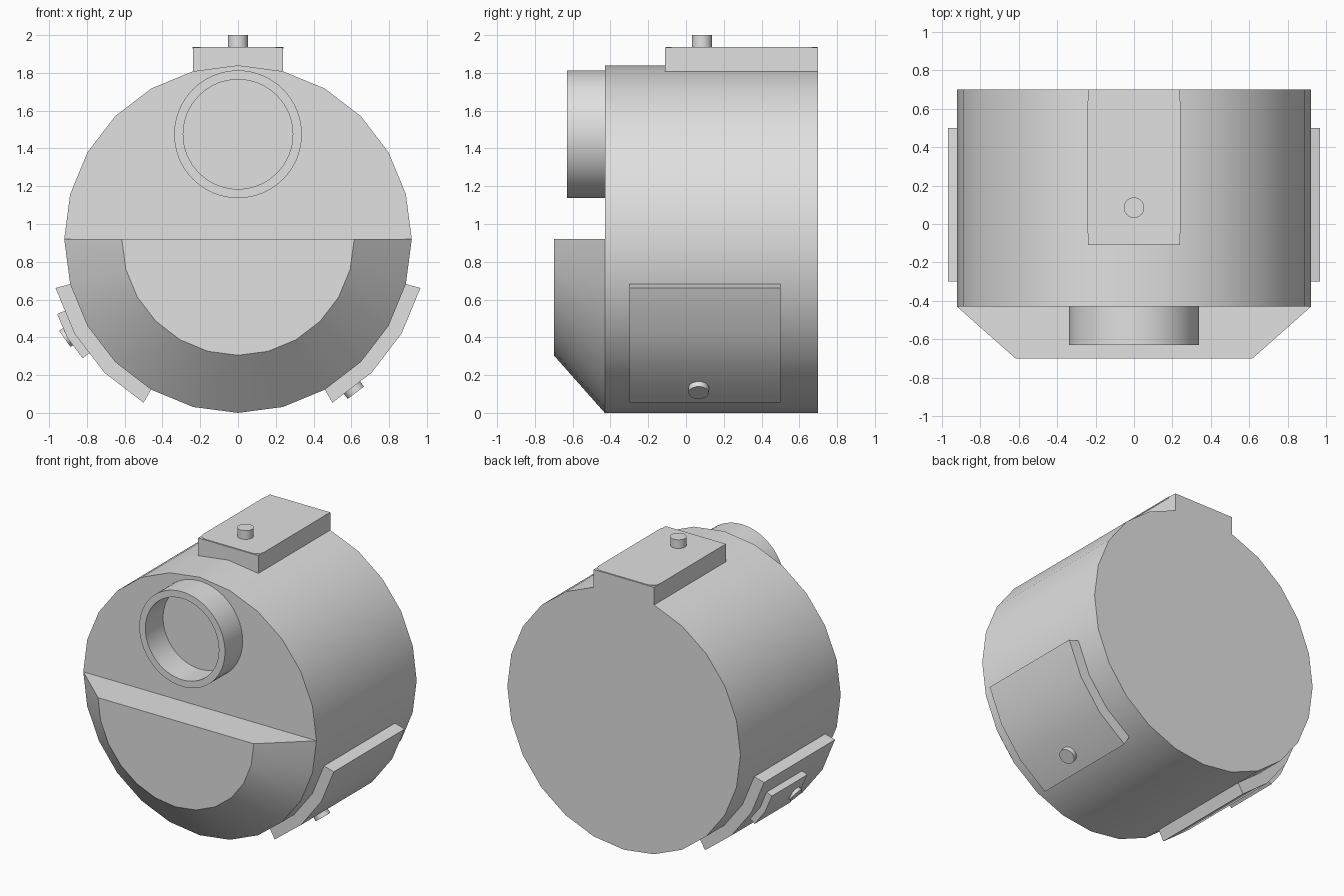
import bpy, bmesh, math
from mathutils import Vector

if "Cube" in bpy.data.objects:
    bpy.data.objects.remove(bpy.data.objects["Cube"])

R, CZ = 0.92, 0.92            # body radius and axis height
BACK, FRONT = 0.70, -0.43

grey = bpy.data.materials.new("light grey")
grey.diffuse_color = (0.75, 0.75, 0.75, 1)
grey.use_nodes = True
grey.node_tree.nodes["Principled BSDF"].inputs["Base Color"].default_value = grey.diffuse_color


def polar(r, deg):
    a = math.radians(deg)
    return (r * math.cos(a), CZ + r * math.sin(a))


def finish(name, bm, smooth=True):
    bmesh.ops.recalc_face_normals(bm, faces=bm.faces)
    me = bpy.data.meshes.new(name)
    bm.to_mesh(me)
    bm.free()
    me.materials.append(grey)
    ob = bpy.data.objects.new(name, me)
    bpy.context.collection.objects.link(ob)
    if smooth:
        bpy.ops.object.select_all(action='DESELECT')
        ob.select_set(True)
        bpy.context.view_layer.objects.active = ob
        bpy.ops.object.shade_smooth_by_angle(angle=math.radians(31))
    return ob


def loft(name, rings, caps=(True, True), smooth=True, closed=False):
    """Skin a list of point rings, with optional end caps."""
    bm = bmesh.new()
    vs = [[bm.verts.new(p) for p in ring] for ring in rings]
    pairs = list(zip(vs, vs[1:]))
    if closed:
        pairs.append((vs[-1], vs[0]))
    for a, b in pairs:
        for i in range(len(a)):
            j = (i + 1) % len(a)
            bm.faces.new((a[i], a[j], b[j], b[i]))
    if caps[0]:
        bm.faces.new(vs[0])
    if caps[1]:
        bm.faces.new(vs[-1])
    return finish(name, bm, smooth)


def prism(name, pts, y0, y1, smooth=True):
    return loft(name, [[(x, y, z) for x, z in pts] for y in (y0, y1)], smooth=smooth)


def knob(name, tip, axis, r, depth, n=32):
    """Short round button ending at tip."""
    axis = Vector(axis).normalized()
    u = Vector((0, 1, 0))
    w = axis.cross(u)
    def ring(c):
        return [c + r * (u * math.cos(t) + w * math.sin(t))
                for t in (2 * math.pi * i / n for i in range(n))]
    tip = Vector(tip)
    return loft(name, [ring(tip - axis * depth), ring(tip)])


# main drum, 24 sides
prism("drum_body", [polar(R, 15 * i) for i in range(24)], FRONT, BACK)

# tapered half-round front
half = [180 + 15 * i for i in range(13)]
loft("tapered_front",
     [[(x, y, z) for x, z in (polar(r, d) for d in half)]
      for r, y in ((R, FRONT), (0.615, -0.70))], caps=(False, True))

# open ring on the upper front
def circle(r, y, n=64):
    return [(r * math.cos(2 * math.pi * i / n), y, 1.475 + r * math.sin(2 * math.pi * i / n))
            for i in range(n)]
loft("front_ring", [circle(0.338, FRONT), circle(0.338, -0.63),
                    circle(0.29, -0.63), circle(0.29, FRONT)],
     caps=(False, False), closed=True)

# raised block on top, following the drum
top = [polar(R, d) for d in (75, 90, 105)]
w = top[0][0]
prism("top_block", top + [(-w, 1.935), (w, 1.935)], -0.11, BACK, smooth=False)

# thin rounded cover on the block
c, corners = 0.06, []
for sx, sy, a0 in ((1, 1, 0), (-1, 1, 90), (-1, -1, 180), (1, -1, 270)):
    for k in range(7):
        a = math.radians(a0 + 15 * k)
        corners.append((sx * (0.241 - c) + c * math.cos(a),
                        0.295 + sy * (0.40 - c) + c * math.sin(a)))
loft("top_cover", [[(x, y, z) for x, y in corners] for z in (1.93, 1.938)], smooth=False)
knob("top_knob", (0, 0.085, 2.0), (0, 0, 1), 0.053, 0.08)

# curved pads on both lower sides
arc = (-15, -30, -45, -60)
for side, s in (("right", 1), ("left", -1)):
    pts = [polar(1.0, d) for d in arc] + [polar(R, d) for d in reversed(arc)]
    prism(side + "_pad", [(s * x, z) for x, z in pts], -0.30, 0.50)

# right knob sits on the lowest facet
x, z = polar(1.025, -52.5)
knob("right_knob", (x, 0.067, z), (x, 0, z - CZ), 0.054, 0.06)

# small extra plate and knob on the left pad
pts = [polar(r, d) for r, d in ((1.036, -22.5), (1.044, -30), (1.036, -37.5),
                                (0.985, -37.5), (0.99, -30), (0.985, -22.5))]
prism("left_small_plate", [(-x, z) for x, z in pts], 0.0, 0.40)
nx, nz = polar(1, -35)
knob("left_knob", (-0.917, 0.067, 0.392), (-nx, 0, nz - CZ), 0.052, 0.06)
